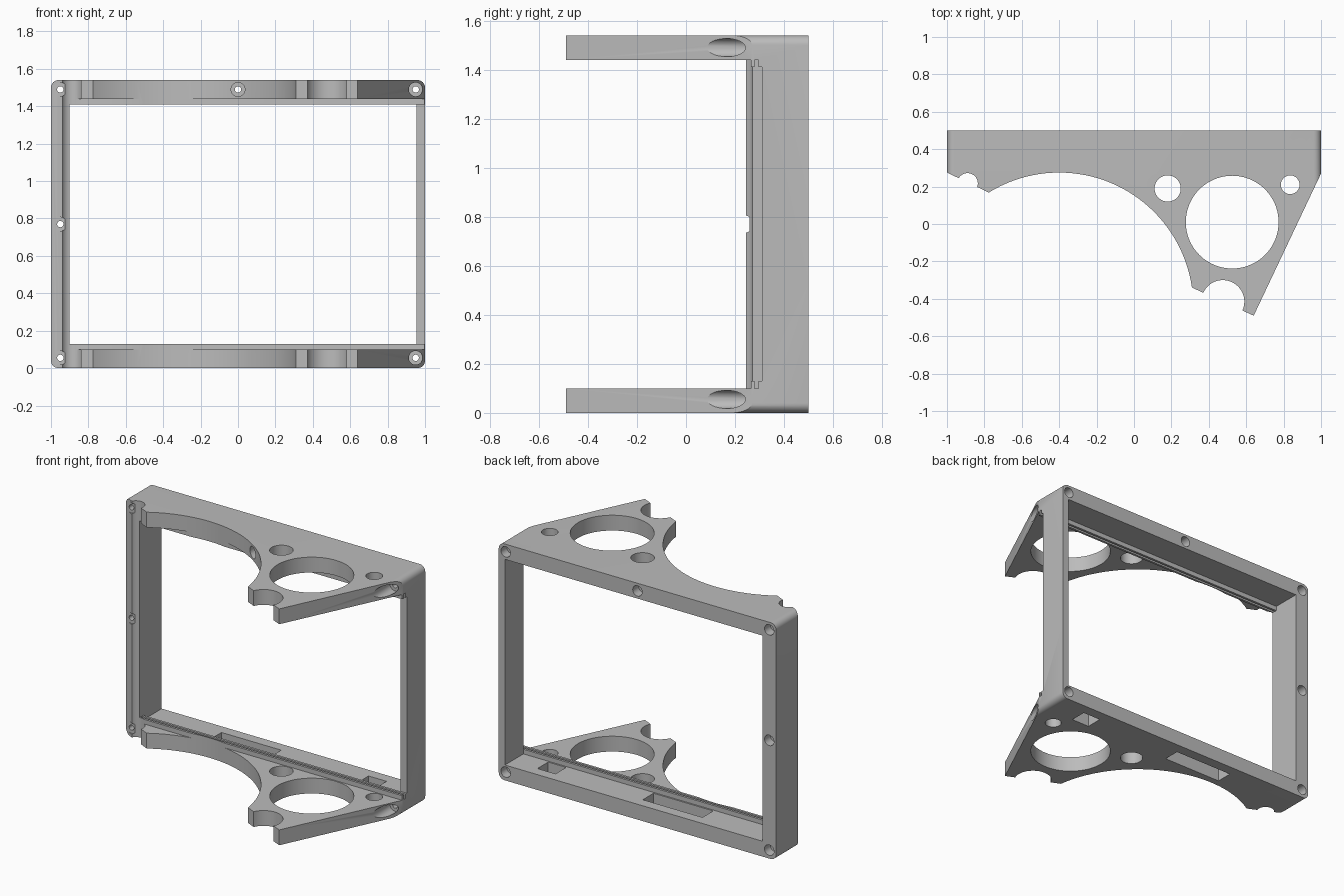
import bpy, bmesh, math
from mathutils import Matrix

if "Cube" in bpy.data.objects:
    bpy.data.objects.remove(bpy.data.objects["Cube"], do_unlink=True)

HEIGHT = 1.54
grey = bpy.data.materials.new("plain grey")
grey.use_nodes = True
grey.diffuse_color = (0.5, 0.5, 0.5, 1)
grey.node_tree.nodes["Principled BSDF"].inputs["Base Color"].default_value = (0.5, 0.5, 0.5, 1)


def to_object(name, bm):
    bmesh.ops.recalc_face_normals(bm, faces=bm.faces)
    mesh = bpy.data.meshes.new(name)
    bm.to_mesh(mesh)
    bm.free()
    mesh.materials.append(grey)
    obj = bpy.data.objects.new(name, mesh)
    bpy.context.collection.objects.link(obj)
    return obj


def box(name, xs, ys, zs):
    bm = bmesh.new()
    bmesh.ops.create_cube(bm, size=1)
    for v in bm.verts:
        v.co = [lo + (c + 0.5) * (hi - lo) for c, (lo, hi) in zip(v.co, (xs, ys, zs))]
    return to_object(name, bm)


def cylinder(name, center, radius, length, along_y=False, sides=64):
    bm = bmesh.new()
    turn = Matrix.Rotation(math.pi / 2, 4, 'X') if along_y else Matrix()
    bmesh.ops.create_cone(bm, cap_ends=True, segments=sides, radius1=radius, radius2=radius,
                          depth=length, matrix=Matrix.Translation(center) @ turn)
    return to_object(name, bm)


def combine(target, other, operation='DIFFERENCE'):
    mod = target.modifiers.new("cut", 'BOOLEAN')
    mod.operation = operation
    mod.solver = 'EXACT'
    mod.object = other
    bpy.context.view_layer.objects.active = target
    bpy.ops.object.modifier_apply(modifier=mod.name)
    bpy.data.objects.remove(other, do_unlink=True)


# Solid body: plan outline raised to the full height
outline = [(-1, 0.5), (1, 0.5), (1, 0.27), (0.64, -0.49), (0.31, -0.34), (-0.78, 0.17), (-1, 0.275)]
bm = bmesh.new()
base = bm.faces.new([bm.verts.new((x, y, 0)) for x, y in outline])
raised = bmesh.ops.extrude_face_region(bm, geom=[base])
bmesh.ops.translate(bm, vec=(0, 0, HEIGHT),
                    verts=[g for g in raised["geom"] if isinstance(g, bmesh.types.BMVert)])
frame = to_object("bracket_frame", bm)

# Rounded outer corners
bm = bmesh.new()
bmesh.ops.create_cube(bm, size=1, matrix=Matrix.Translation((0, 0, HEIGHT / 2)) @ Matrix.Diagonal((2, 3, HEIGHT, 1)))
edges = [e for e in bm.edges if abs(e.verts[0].co.y - e.verts[1].co.y) > 1]
bmesh.ops.bevel(bm, geom=edges, offset=0.04, segments=8, profile=0.5, affect='EDGES')
combine(frame, to_object("corner_rounding", bm), 'INTERSECT')

# Vertical round holes and scooped edges in both plates
for x, y, r, sides in [(-0.4, -0.442, 0.717, 128), (0.525, 0.01, 0.248, 96), (0.18, 0.19, 0.07, 48),
                       (0.835, 0.21, 0.05, 48), (0.475, -0.415, 0.115, 48), (-0.89, 0.217, 0.055, 48)]:
    combine(frame, cylinder("hole_cutter", (x, y, HEIGHT / 2), r, 3, sides=sides))

# Main opening, leaving two thin guide rails on each plate
low, rail = 0.1, 0.13
full = (low, HEIGHT - low)
inner = (rail, HEIGHT - rail)
for xs, ys, zs in [((-0.9, 0.955), (-1, 1), inner),
                   ((0.9, 2), (-1, 0.31), inner),
                   ((-0.9, 2), (-1, 0.265), full),
                   ((-0.9, 2), (0.28, 0.295), full),
                   ((-0.9, 0.955), (0.31, 1), full)]:
    combine(frame, box("opening_cutter", xs, ys, zs))

# Rectangular slots through the bottom plate
for xs in [(-0.42, 0.01), (0.64, 0.77)]:
    combine(frame, box("slot_cutter", xs, (0.32, 0.43), (-1, 0.5)))

# Screw holes with wide bores at front and back
for x, z in [(-0.95, 0.055), (0.95, 0.055), (-0.95, 0.77), (-0.95, 1.49), (0, 1.49), (0.95, 1.49)]:
    combine(frame, cylinder("screw_cutter", (x, 0.3, z), 0.017, 1.2, True, 24))
    combine(frame, cylinder("front_bore_cutter", (x, -0.24, z), 0.037, 1, True, 32))
    combine(frame, cylinder("back_bore_cutter", (x, 0.94, z), 0.034, 1, True, 32))

# Smooth curved walls, keep edges sharp
bpy.ops.object.select_all(action='DESELECT')
frame.select_set(True)
bpy.context.view_layer.objects.active = frame
bpy.ops.object.shade_smooth_by_angle(angle=math.radians(30))
